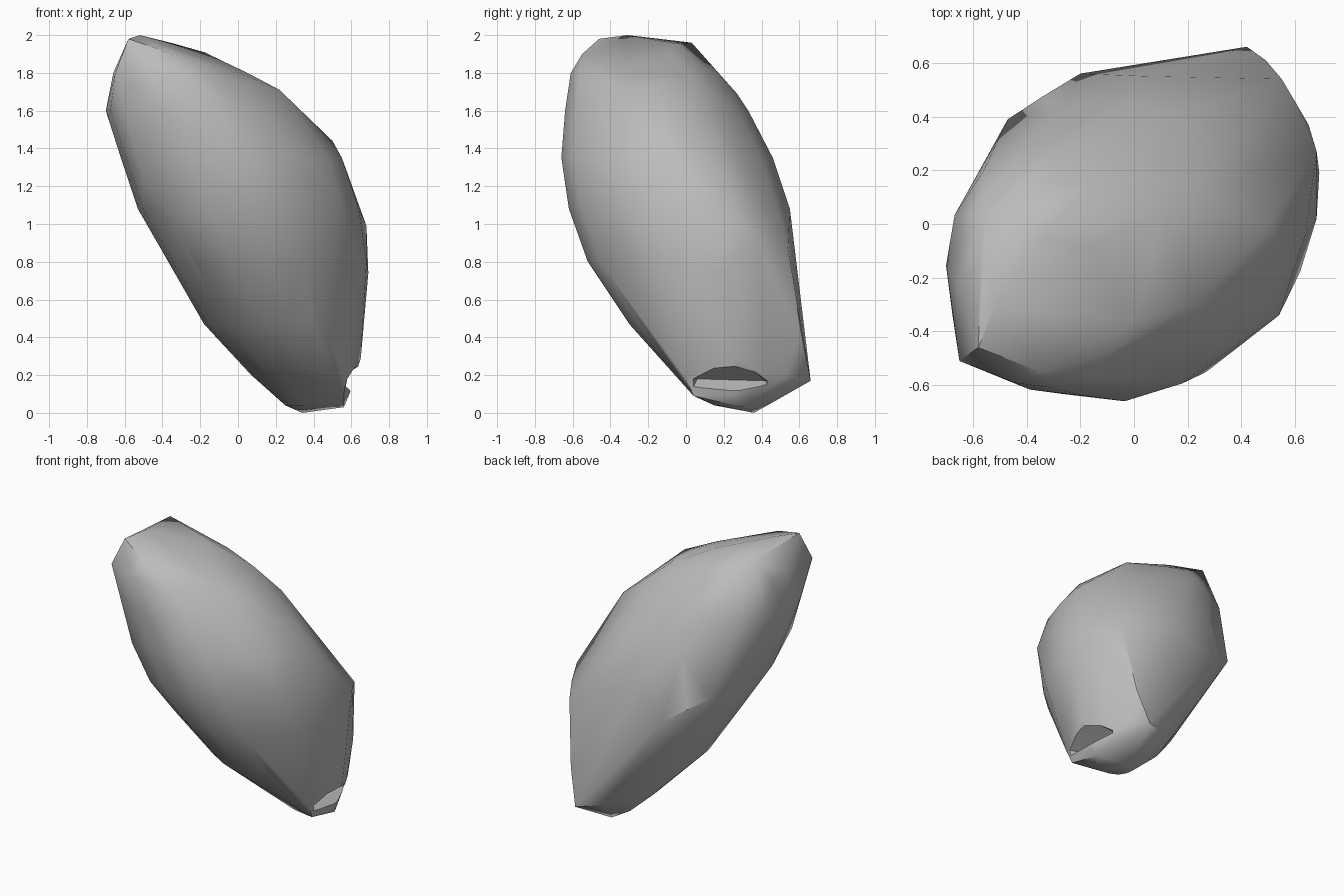
import bpy, bmesh, math

cube = bpy.data.objects.get("Cube")
if cube:
    bpy.data.objects.remove(cube, do_unlink=True)

stone = bpy.data.materials.new("stone_grey")
stone.use_nodes = True
GREY = (0.5, 0.5, 0.5, 1.0)
stone.diffuse_color = GREY
stone.node_tree.nodes["Principled BSDF"].inputs["Base Color"].default_value = GREY


def hull_object(name, points):
    """Wrap a tight skin around a set of points."""
    bm = bmesh.new()
    for p in points:
        bm.verts.new(p)
    bmesh.ops.convex_hull(bm, input=bm.verts[:])
    loose = [v for v in bm.verts if not v.link_faces]
    bmesh.ops.delete(bm, geom=loose, context='VERTS')
    bmesh.ops.recalc_face_normals(bm, faces=bm.faces[:])
    mesh = bpy.data.meshes.new(name)
    bm.to_mesh(mesh)
    bm.free()
    obj = bpy.data.objects.new(name, mesh)
    bpy.context.collection.objects.link(obj)
    mesh.materials.append(stone)
    return obj


# Leaning boulder: height, x and y limits, fullness of the two back quarters
SECTIONS = [
    (0.04, 0.25, 0.55, 0.15, 0.41, 0, -0.1),
    (0.20, 0.07, 0.58, 0.00, 0.62, 0, -0.15),
    (0.47, -0.18, 0.66, -0.30, 0.60, 0, -0.15),
    (0.80, -0.36, 0.68, -0.52, 0.56, 0, -0.02),
    (1.08, -0.53, 0.64, -0.62, 0.55, -0.03, 0.03),
    (1.35, -0.62, 0.55, -0.66, 0.46, -0.07, 0.03),
    (1.60, -0.70, 0.33, -0.64, 0.33, -0.09, 0.03),
    (1.80, -0.66, 0.05, -0.61, 0.17, -0.06, 0.05),
]
SIDES = 16


def section(z, x0, x1, y0, y1, back_left, back_right):
    # Quarters run anticlockwise from +x +y
    fullness = (back_left, back_right, 0.06, -0.09)
    for i in range(SIDES):
        a = math.tau * i / SIDES
        r = 1 + fullness[i * 4 // SIDES] * math.sin(2 * a) ** 2
        yield ((x0 + x1 + (x1 - x0) * r * math.cos(a)) / 2,
               (y0 + y1 + (y1 - y0) * r * math.sin(a)) / 2, z)


points = [p for s in SECTIONS for p in section(*s)]
# Chipped crown
points += [(-0.65, -0.51, 1.80), (-0.58, -0.46, 1.98), (-0.52, -0.31, 2.0),
           (-0.35, -0.55, 1.90), (-0.56, 0.03, 1.96), (-0.34, -0.05, 1.955),
           (-0.18, -0.08, 1.91)]
# Upper crest and its facets
points += [(0.10, 0.04, 1.77), (0.22, -0.30, 1.71), (0.25, 0.14, 1.60),
           (0.50, 0.00, 1.44), (0.54, -0.34, 1.13), (-0.30, 0.27, 1.69)]
# Front right shoulder
points += [(-0.50, -0.49, 1.26), (-0.35, -0.50, 1.03)]
# Back ridge running down to the foot
points += [(-0.47, 0.39, 1.08), (-0.34, 0.475, 1.0), (-0.20, 0.56, 0.9),
           (-0.08, 0.56, 0.75), (0.26, 0.60, 0.48)]
# Flat flank
points += [(0.69, 0.19, 0.74), (0.68, 0.27, 0.99), (0.65, 0.37, 0.91),
           (0.55, 0.54, 0.87), (0.65, 0.26, 0.29), (0.49, 0.61, 0.42),
           (0.42, 0.66, 0.17)]
# Foot
points += [(0.34, 0.36, 0.0), (0.56, 0.30, 0.03), (0.59, 0.25, 0.10),
           (0.57, 0.00, 0.18), (0.56, 0.04, 0.09)]
boulder = hull_object("boulder", points)

# Small notch chipped out of the foot
notch = hull_object("notch_cutter", [
    (0.75, -0.02, 0.18), (0.75, 0.26, 0.31), (0.75, 0.49, 0.16),
    (0.75, 0.49, 0.02), (0.75, -0.02, 0.02), (0.51, 0.06, 0.18),
    (0.51, 0.42, 0.17)])
notch.hide_render = True
cut = boulder.modifiers.new("foot_notch", 'BOOLEAN')
cut.operation = 'DIFFERENCE'
cut.solver = 'EXACT'
cut.object = notch
bpy.context.view_layer.objects.active = boulder
bpy.ops.object.select_all(action='DESELECT')
boulder.select_set(True)
bpy.ops.object.modifier_apply(modifier=cut.name)
bpy.data.objects.remove(notch, do_unlink=True)
bpy.ops.object.shade_smooth_by_angle(angle=math.radians(35))
